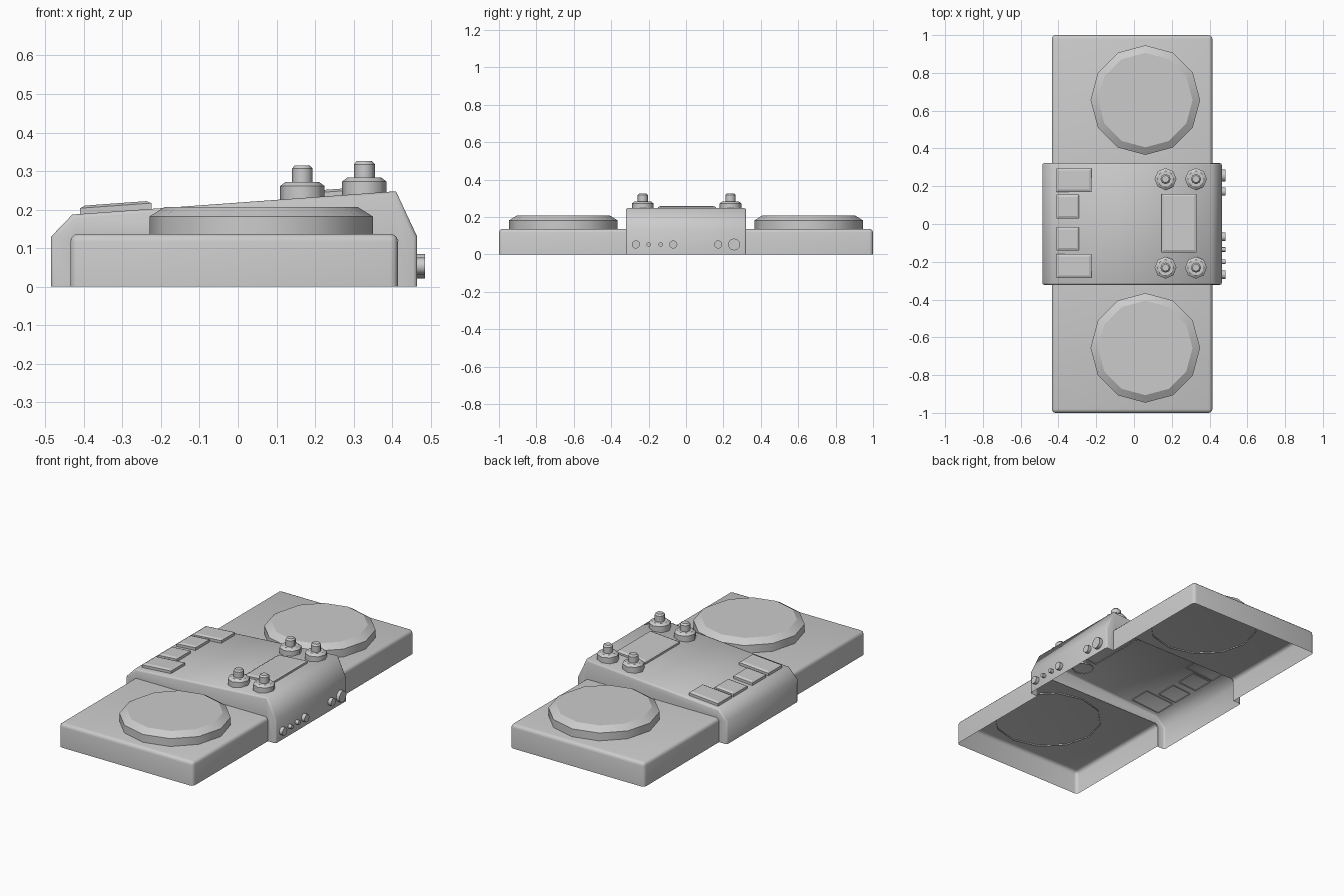
import bpy, bmesh, math
from mathutils import Vector

if "Cube" in bpy.data.objects:
    bpy.data.objects.remove(bpy.data.objects["Cube"])


def panel_z(x):
    """Height of the sloping mixer panel."""
    return 0.187 + (x + 0.43) * 0.0605 / 0.84


def finish(name, bm, angle=None):
    bm.normal_update()
    me = bpy.data.meshes.new(name)
    bm.to_mesh(me)
    bm.free()
    ob = bpy.data.objects.new(name, me)
    bpy.context.collection.objects.link(ob)
    if angle:
        bpy.ops.object.select_all(action='DESELECT')
        ob.select_set(True)
        bpy.context.view_layer.objects.active = ob
        bpy.ops.object.shade_smooth_by_angle(angle=math.radians(angle))
    return ob


def loft(name, rings, smooth):
    """Skin a stack of rings and cap the last; ring edges stay sharp."""
    bm = bmesh.new()
    loops = [[bm.verts.new(p) for p in r] for r in rings]
    n = len(loops[0])
    for a, b in zip(loops, loops[1:]):
        for i in range(n):
            j = (i + 1) % n
            bm.faces.new((a[i], a[j], b[j], b[i])).smooth = smooth
    bm.faces.new(loops[-1])
    for lp in loops:
        for i in range(n):
            e = bm.edges.get((lp[i], lp[(i + 1) % n]))
            if e:
                e.smooth = False
    return finish(name, bm)


def turned(name, origin, profile, sides, along_x=False):
    """Turned part from (radius, height) pairs."""
    o = Vector(origin)
    rings = []
    for r, h in profile:
        ring = []
        for i in range(sides):
            t = 2 * math.pi * i / sides
            c, s = r * math.cos(t), r * math.sin(t)
            ring.append(o + (Vector((h, c, s)) if along_x else Vector((c, s, h))))
        rings.append(ring)
    return loft(name, rings, True)


def pad(name, x0, x1, y0, y1, rise, inset):
    """Raised rectangle with a chamfered top lying on the slope."""
    rings = []
    for d, h in ((0, -0.006), (0, rise - 0.006), (inset, rise)):
        corners = ((x0 + d, y0 + d), (x1 - d, y0 + d), (x1 - d, y1 - d), (x0 + d, y1 - d))
        rings.append([(x, y, panel_z(x) + h) for x, y in corners])
    return loft(name, rings, False)


DX0, DX1, DZ = -0.435, 0.415, 0.137
W = 0.322

# side decks: shells open below and towards the mixer
for side, name in ((-1, "front_deck"), (1, "back_deck")):
    bm = bmesh.new()
    bmesh.ops.create_cube(bm, size=1)
    for v in bm.verts:
        v.co.x = DX0 if v.co.x < 0 else DX1
        v.co.y = side * (1.0 if v.co.y * side > 0 else W - 0.005)
        v.co.z = 0 if v.co.z < 0 else DZ
    bm.normal_update()
    bmesh.ops.delete(bm, geom=[f for f in bm.faces
                               if f.normal.z < -0.9 or f.normal.y * side < -0.9], context='FACES')
    bmesh.ops.bevel(bm, geom=[e for e in bm.edges if not e.is_boundary], offset=0.02,
                    segments=3, profile=0.5, affect='EDGES')
    finish(name, bm, 40)

    # platter
    turned(name.replace("deck", "platter"), (0.06, side * 0.656, 0),
           [(0.29, 0.13), (0.29, 0.182), (0.25, 0.207)], 12)

# mixer body: sloped arch whose ends are open where the decks join
outer = [(-0.485, 0), (-0.485, 0.13), (-0.43, 0.187), (0.41, 0.2475), (0.465, 0.13), (0.465, 0)]
inner = [(DX1, 0), (DX1, 0.12), (DX1 - 0.017, DZ), (DX0 + 0.017, DZ), (DX0, 0.12), (DX0, 0)]
bm = bmesh.new()
front = [bm.verts.new((x, -W, z)) for x, z in outer]
back = [bm.verts.new((x, W, z)) for x, z in outer]
for i in range(len(outer) - 1):
    bm.faces.new((front[i], front[i + 1], back[i + 1], back[i]))
for loop, y in ((front, -W), (back, W)):
    bm.faces.new(loop + [bm.verts.new((x, y, z)) for x, z in inner])
bmesh.ops.recalc_face_normals(bm, faces=bm.faces)
bm.normal_update()
rims = [e for e in bm.edges if len(e.link_faces) == 2
        and any(abs(f.normal.y) > 0.9 for f in e.link_faces)]
bmesh.ops.bevel(bm, geom=rims, offset=0.01, segments=2, profile=0.5, affect='EDGES')
bm.normal_update()
if max(bm.faces, key=lambda f: f.calc_center_median().z * f.calc_area()).normal.z < 0:
    bmesh.ops.reverse_faces(bm, faces=bm.faces)
finish("mixer_body", bm, 70)

# buttons and screen
for i, (x1, y0, y1) in enumerate(((-0.225, 0.17, 0.295), (-0.29, 0.03, 0.155),
                                  (-0.29, -0.14, -0.015), (-0.225, -0.285, -0.16))):
    pad(f"button_{i + 1}", -0.41, x1, y0, y1, 0.021, 0.013)
pad("screen", 0.145, 0.33, -0.15, 0.16, 0.017, 0.013)

# knobs
for x in (0.167, 0.328):
    for y in (-0.231, 0.238):
        turned("knob", (x, y, panel_z(x)),
               [(0.058, -0.006), (0.058, 0.031), (0.043, 0.042), (0.027, 0.042),
                (0.027, 0.076), (0.019, 0.085)], 8)

# sockets on the right wall
for y, r in ((-0.268, 0.022), (-0.2, 0.012), (-0.135, 0.012), (-0.068, 0.022),
             (0.172, 0.022), (0.257, 0.032)):
    turned("socket", (0, y, 0.053), [(r, 0.46), (r, 0.485)], 12, True)
